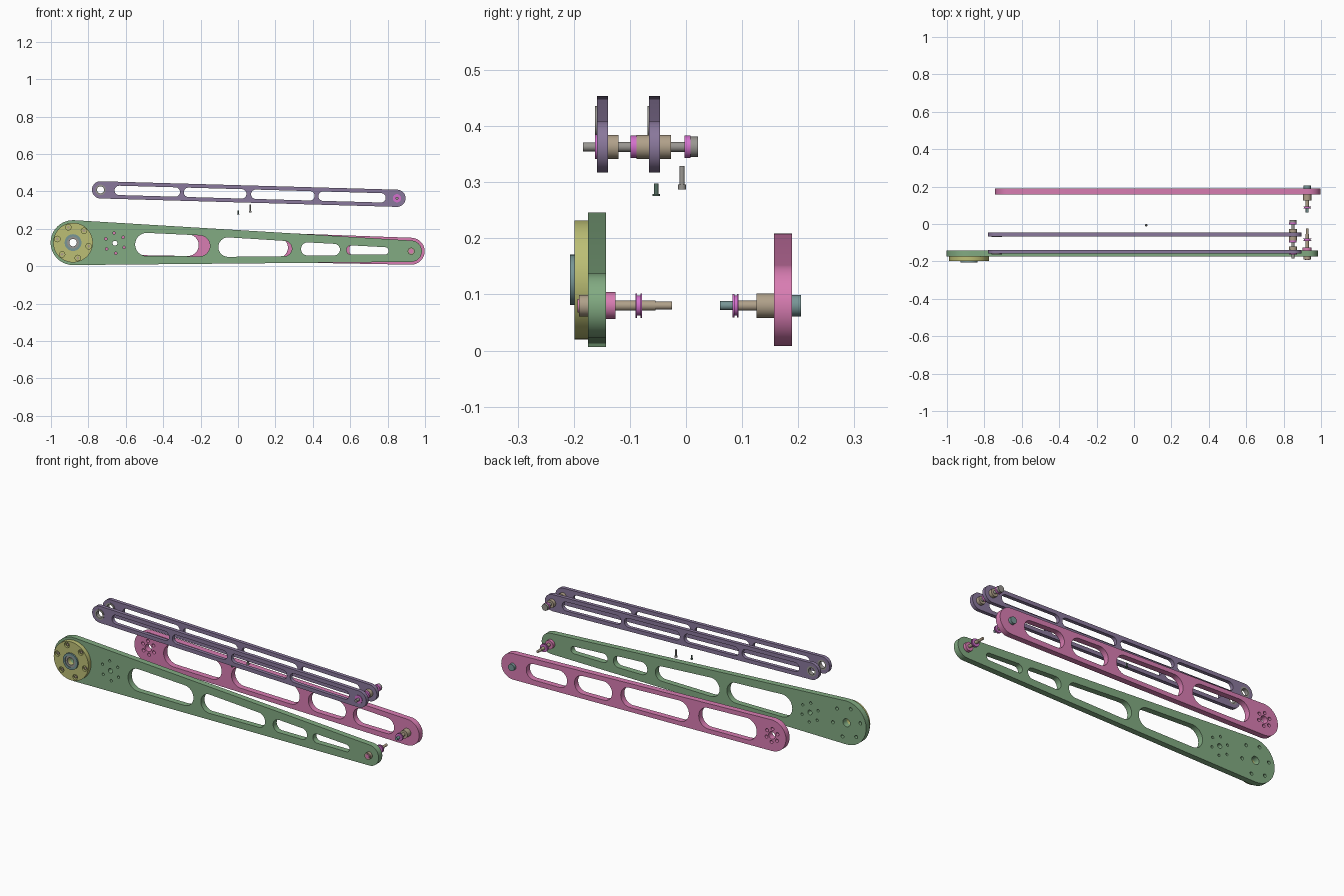
import bpy, bmesh
from math import sin, cos, pi, atan2, acos, hypot, radians
from mathutils import Matrix

if "Cube" in bpy.data.objects:
    bpy.data.objects.remove(bpy.data.objects["Cube"])


def material(name, *srgb):
    m = bpy.data.materials.new(name)
    col = [((c + 0.055) / 1.055) ** 2.4 for c in srgb] + [1]
    m.use_nodes = True
    m.diffuse_color = col
    m.node_tree.nodes["Principled BSDF"].inputs["Base Color"].default_value = col
    return m


GREEN = material("sage green", 0.51, 0.67, 0.51)
PINK = material("rose pink", 0.85, 0.49, 0.70)
PURPLE = material("dusty purple", 0.54, 0.47, 0.61)
OLIVE = material("olive yellow", 0.74, 0.75, 0.46)
TAN = material("tan", 0.69, 0.63, 0.54)
MAGENTA = material("magenta", 0.83, 0.44, 0.80)
TEAL = material("grey teal", 0.47, 0.59, 0.59)
GREY = material("warm grey", 0.60, 0.59, 0.57)
DARK = material("dark green", 0.33, 0.43, 0.38)


# outline helpers in the x-z plane
def circle(x, z, r, n=32):
    return [(x + r * cos(2 * pi * i / n), z + r * sin(2 * pi * i / n)) for i in range(n)]


def ring_of_holes(x, z, radius, r, phase, n=6):
    angles = [radians(phase) + 2 * pi * i / n for i in range(n)]
    return [circle(x + radius * cos(a), z + radius * sin(a), r, 16) for a in angles]


def link(x0, z0, r0, x1, z1, r1, n=20):
    """Outline wrapped around two circles."""
    a = atan2(z1 - z0, x1 - x0)
    b = acos((r0 - r1) / hypot(x1 - x0, z1 - z0))
    pts = []
    for x, z, r, start, span in ((x1, z1, r1, a - b, 2 * b), (x0, z0, r0, a + b, 2 * pi - 2 * b)):
        for i in range(n + 1):
            t = start + span * i / n
            pts.append((x + r * cos(t), z + r * sin(t)))
    return pts


def extrude(name, loops, y0, y1, mat):
    """Solid from an outer outline and hole outlines, running from y0 to y1."""
    cu = bpy.data.curves.new(name + "_outline", "CURVE")
    cu.dimensions = "2D"
    cu.fill_mode = "BOTH"
    cu.extrude = (y1 - y0) / 2
    for pts in loops:
        sp = cu.splines.new("POLY")
        sp.points.add(len(pts) - 1)
        for p, (x, z) in zip(sp.points, pts):
            p.co = (x, z, 0, 1)
        sp.use_cyclic_u = True
    tmp = bpy.data.objects.new(name + "_outline", cu)
    bpy.context.scene.collection.objects.link(tmp)
    dg = bpy.context.evaluated_depsgraph_get()
    me = bpy.data.meshes.new_from_object(tmp.evaluated_get(dg))
    bpy.data.objects.remove(tmp)
    bpy.data.curves.remove(cu)
    me.name = name
    me.transform(Matrix.Translation((0, (y0 + y1) / 2, 0)) @ Matrix.Rotation(pi / 2, 4, "X"))
    bm = bmesh.new()
    bm.from_mesh(me)
    bmesh.ops.remove_doubles(bm, verts=bm.verts, dist=1e-5)
    bmesh.ops.recalc_face_normals(bm, faces=bm.faces)
    bm.to_mesh(me)
    bm.free()
    me.materials.clear()
    me.materials.append(mat)
    for p in me.polygons:
        p.material_index = 0
    ob = bpy.data.objects.new(name, me)
    bpy.context.scene.collection.objects.link(ob)
    bpy.ops.object.select_all(action="DESELECT")
    ob.select_set(True)
    bpy.context.view_layer.objects.active = ob
    bpy.ops.object.shade_smooth_by_angle(angle=radians(35))
    return ob


def stack(prefix, x, z, parts):
    """Row of coaxial cylinders: (name, y0, y1, radius, material)."""
    for name, y0, y1, r, mat in parts:
        extrude(prefix + "_" + name, [circle(x, z, r)], y0, y1, mat)


HUB = (-0.882, 0.126)
PIVOT = (-0.658, 0.123)
TIP = (0.926, 0.08)
BAR_A = (-0.735, 0.408)
BAR_B = (0.85, 0.363)


def slots(a, b, spans):
    """Tapered slots between x limits, given half heights, on the line a-b."""
    out = []
    for x0, x1, r0, r1, dz in spans:
        def mid(x):
            return a[1] + (b[1] - a[1]) * (x - a[0]) / (b[0] - a[0]) + dz
        out.append(link(x0 + r0, mid(x0 + r0), r0, x1 - r1, mid(x1 - r1), r1))
    return out


# front main arm
arm = [link(*HUB, 0.12, *TIP, 0.057), circle(*HUB, 0.022), circle(*PIVOT, 0.013)]
arm += ring_of_holes(*PIVOT, 0.054, 0.007, 35)
arm += ring_of_holes(*HUB, 0.086, 0.009, 47)
arm += slots(HUB, TIP, [(-0.55, -0.15, 0.062, 0.056, 0), (-0.105, 0.288, 0.052, 0.041, -0.003),
                        (0.337, 0.545, 0.035, 0.031, -0.002), (0.58, 0.805, 0.025, 0.02, -0.002)])
extrude("front_arm", arm, -0.175, -0.143, GREEN)

# rear main arm
arm = [link(*PIVOT, 0.086, *TIP, 0.072), circle(*PIVOT, 0.02)]
arm += ring_of_holes(*PIVOT, 0.037, 0.009, 35)
arm += slots(PIVOT, TIP, [(-0.565, -0.21, 0.06, 0.058, 0), (-0.15, 0.267, 0.057, 0.054, 0),
                          (0.32, 0.55, 0.052, 0.05, 0), (0.595, 0.845, 0.047, 0.044, 0)])
extrude("rear_arm", arm, 0.157, 0.189, PINK)

# drive disc with hub and bolts
extrude("drive_disc", [circle(*HUB, 0.106, 48), circle(*HUB, 0.022)]
        + ring_of_holes(*HUB, 0.086, 0.015, 47), -0.199, -0.175, OLIVE)
for i, hole in enumerate(ring_of_holes(*HUB, 0.086, 0.015, 47)):
    extrude("disc_bolt_%d" % (i + 1), [hole], -0.188, -0.176, OLIVE)
    cap = [((x + sum(p[0] for p in hole) / 16) / 2, (z + sum(p[1] for p in hole) / 16) / 2) for x, z in hole]
    extrude("disc_bolt_cap_%d" % (i + 1), [cap], -0.194, -0.188, TAN)
extrude("hub_ring", [circle(*HUB, 0.045), circle(*HUB, 0.032)], -0.207, -0.199, TEAL)
extrude("hub_bearing", [circle(*HUB, 0.032), circle(*HUB, 0.02)], -0.204, -0.198, GREY)

# twin upper bars with end bushings
for side, y in (("front", -0.159), ("rear", -0.066)):
    bar = [link(*BAR_A, 0.046, *BAR_B, 0.046), circle(*BAR_A, 0.028)]
    bar += slots(BAR_A, BAR_B, [(x0, x1, 0.025, 0.025, 0) for x0, x1 in
                                ((-0.66, -0.31), (-0.29, 0.045), (0.07, 0.41), (0.43, 0.79))])
    extrude(side + "_bar", bar, y, y + 0.02, PURPLE)
    extrude(side + "_bar_bushing", [circle(*BAR_A, 0.028), circle(*BAR_A, 0.019)], y - 0.003, y + 0.02, GREY)

# joint on the front arm
stack("front_joint", *TIP, [
    ("cap", -0.191, -0.175, 0.019, TAN), ("cap_core", -0.193, -0.191, 0.012, PINK),
    ("collar", -0.143, -0.126, 0.024, PINK), ("shaft", -0.126, -0.054, 0.009, TAN),
    ("bearing", -0.09, -0.078, 0.018, MAGENTA), ("bearing_flange", -0.09, -0.087, 0.022, MAGENTA),
    ("bearing_lip", -0.081, -0.078, 0.022, MAGENTA), ("shaft_tip", -0.054, -0.025, 0.007, TAN)])

# joint on the rear arm
stack("rear_joint", *TIP, [
    ("shaft_tip", 0.061, 0.083, 0.008, TEAL), ("bearing", 0.083, 0.094, 0.018, MAGENTA),
    ("bearing_flange", 0.083, 0.086, 0.021, MAGENTA), ("bearing_lip", 0.091, 0.094, 0.021, MAGENTA),
    ("shaft", 0.094, 0.126, 0.009, TAN), ("collar", 0.126, 0.157, 0.022, TAN),
    ("cap", 0.189, 0.205, 0.019, TEAL)])

# joint through the upper bars
stack("bar_joint", *BAR_B, [
    ("pin", -0.184, -0.159, 0.008, GREY), ("front_washer", -0.162, -0.159, 0.022, MAGENTA),
    ("front_collar", -0.139, -0.12, 0.0215, TAN), ("shaft", -0.12, -0.099, 0.009, GREY),
    ("inner_bearing", -0.099, -0.088, 0.02, MAGENTA), ("middle_collar", -0.088, -0.066, 0.0215, TAN),
    ("rear_collar", -0.046, -0.027, 0.0215, TAN), ("rear_shaft", -0.027, -0.003, 0.009, GREY),
    ("rear_bearing", -0.003, 0.008, 0.02, MAGENTA), ("rear_cap", 0.008, 0.021, 0.018, GREY)])


# loose upright screws
def screw(name, x, y, levels, mat):
    for part, z0, z1, r in levels:
        bpy.ops.mesh.primitive_cylinder_add(vertices=20, radius=r, depth=z1 - z0,
                                            location=(x, y, (z0 + z1) / 2))
        ob = bpy.context.object
        ob.name = name + "_" + part
        ob.data.materials.append(mat)
        bpy.ops.object.shade_smooth_by_angle(angle=radians(35))


screw("small_screw", 0.002, -0.053, [("head", 0.275, 0.279, 0.007), ("shank", 0.279, 0.298, 0.004)], DARK)
screw("large_screw", 0.066, -0.007, [("head", 0.287, 0.296, 0.007), ("shank", 0.296, 0.329, 0.0045)], GREY)
